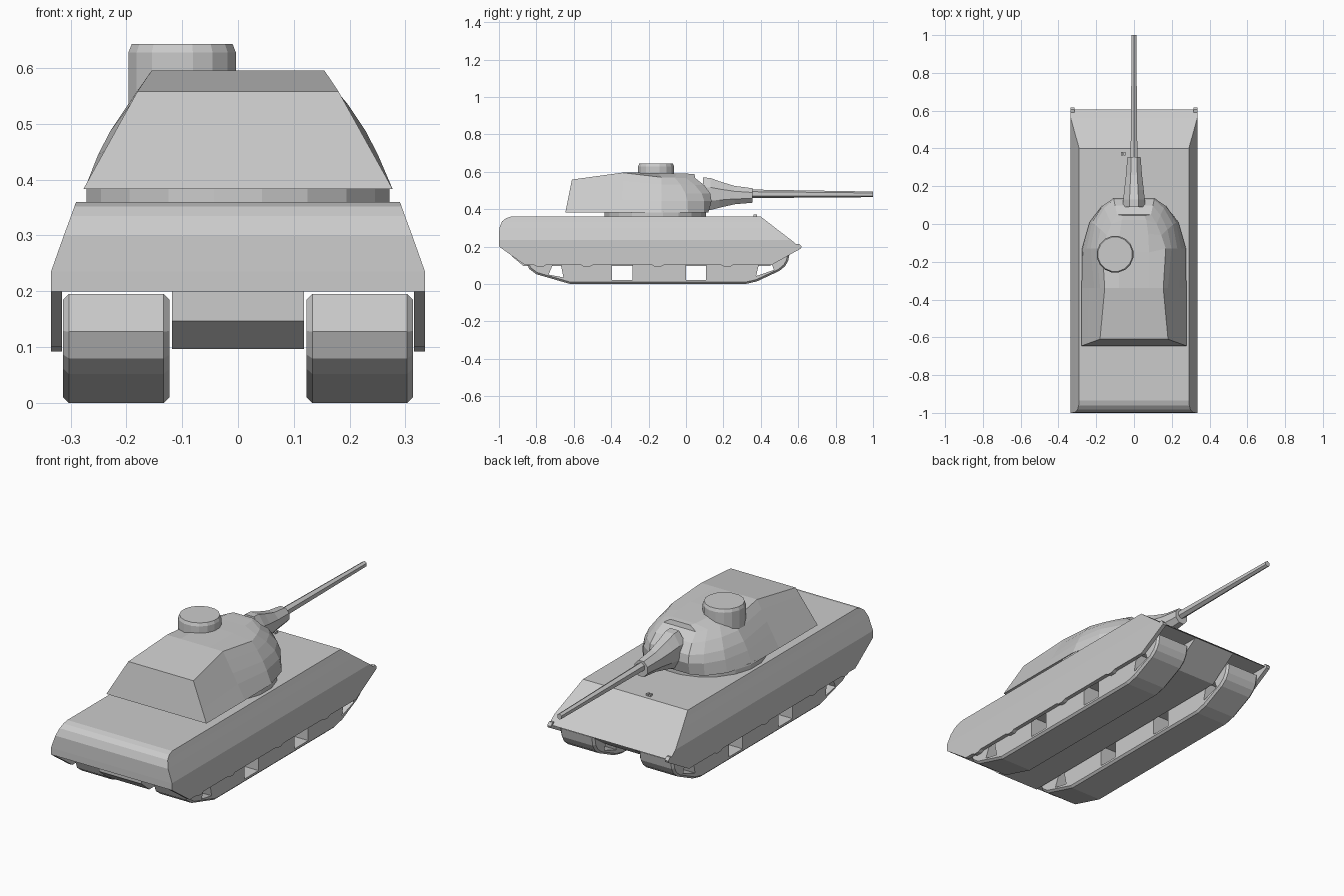
import bpy, bmesh, math
from mathutils import Vector

if "Cube" in bpy.data.objects:
    bpy.data.objects.remove(bpy.data.objects["Cube"])


def make(name, verts, faces):
    bm = bmesh.new()
    vs = [bm.verts.new(v) for v in verts]
    for f in faces:
        bm.faces.new([vs[i] for i in f])
    bmesh.ops.recalc_face_normals(bm, faces=bm.faces)
    me = bpy.data.meshes.new(name)
    bm.to_mesh(me)
    bm.free()
    ob = bpy.data.objects.new(name, me)
    bpy.context.collection.objects.link(ob)
    return ob


def loft(name, rings, strip_caps=False):
    """Skin equal-length rings; caps are ngons, or quads pairing mirrored points."""
    n = len(rings[0])
    verts = [p for r in rings for p in r]
    faces = [(k * n + i, k * n + (i + 1) % n, (k + 1) * n + (i + 1) % n, (k + 1) * n + i)
             for k in range(len(rings) - 1) for i in range(n)]
    for base in (0, (len(rings) - 1) * n):
        if strip_caps:
            faces += [(base + i, base + i + 1, base + n - 2 - i, base + n - 1 - i)
                      for i in range(n // 2 - 1)]
        else:
            faces.append(tuple(range(base, base + n)))
    return make(name, verts, faces)


def prism(name, profile, x0, x1):
    return loft(name, [[(x, y, z) for y, z in profile] for x in (x0, x1)])


def tube(name, stations, sides, turn=0.0, x=0.0):
    """Elliptical rings along y: (y, z centre, half width, half height)."""
    ang = [turn + 2 * math.pi * i / sides for i in range(sides)]
    return loft(name, [[(x + w * math.cos(a), y, z + h * math.sin(a)) for a in ang]
                       for y, z, w, h in stations])


def drum(name, cx, cy, levels, sides):
    """Stacked circles up z: (z, radius)."""
    ang = [2 * math.pi * (i + 0.5) / sides for i in range(sides)]
    return loft(name, [[(cx + r * math.cos(a), cy + r * math.sin(a), z) for a in ang]
                       for z, r in levels])


# Upper hull: stacked rectangles (z, y front, y rear, half width)
hull = [(0.2, -1, 0.605, 0.335), (0.235, -1, 0.562, 0.335), (0.30, -0.998, 0.477, 0.312),
        (0.335, -0.983, 0.432, 0.299), (0.352, -0.962, 0.41, 0.293), (0.36, -0.935, 0.40, 0.29)]
loft("upper_hull", [[(-w, a, z), (w, a, z), (w, b, z), (-w, b, z)] for z, a, b, w in hull])

# Lower hull between the tracks
prism("lower_hull", [(-0.93, 0.2), (-0.93, 0.147), (-0.87, 0.097), (0.45, 0.097), (0.6, 0.2)],
      -0.118, 0.118)

# Side skirts with small scallops on the lower edge
skirt = [(-1, 0.205), (-1, 0.2), (-0.86, 0.1)]
for y in (-0.78, -0.53, -0.15, 0.22):
    skirt += [(y - 0.03, 0.1), (y - 0.015, 0.092), (y + 0.015, 0.092), (y + 0.03, 0.1)]
skirt += [(0.455, 0.1), (0.615, 0.19), (0.618, 0.2), (0.605, 0.215), (0.55, 0.205)]

# Tracks: chamfered solid with see-through gaps between the wheels
track = [(-0.84, 0.195), (-0.858, 0.128), (-0.838, 0.08), (-0.80, 0.052), (-0.62, 0.0),
         (0.32, 0.0), (0.38, 0.014), (0.50, 0.07), (0.53, 0.095), (0.547, 0.125),
         (0.555, 0.17), (0.52, 0.195)]
gaps = [[(-0.735, 0.05), (-0.70, 0.13), (-0.675, 0.13), (-0.655, 0.035)],
        [(-0.395, 0.02), (-0.395, 0.13), (-0.285, 0.13), (-0.285, 0.02)],
        [(0.0, 0.02), (0.0, 0.13), (0.108, 0.13), (0.108, 0.02)],
        [(0.375, 0.042), (0.395, 0.13), (0.45, 0.13), (0.47, 0.075)]]
for side, s in (("left", -1), ("right", 1)):
    prism("skirt_" + side, skirt, s * 0.315, s * 0.335)
    ob = prism("track_" + side, track, s * 0.123, s * 0.313)
    bev = ob.modifiers.new("chamfer", 'BEVEL')
    bev.width, bev.segments, bev.limit_method, bev.angle_limit = 0.01, 1, 'ANGLE', 1.5
    cutters = []
    for g in gaps:
        c = prism("gap_cutter", g, s * 0.1, s * 0.33)
        c.hide_render = True
        m = ob.modifiers.new("gap", 'BOOLEAN')
        m.operation, m.solver, m.object = 'DIFFERENCE', 'EXACT', c
        cutters.append(c)
    bpy.context.view_layer.update()
    baked = bpy.data.meshes.new_from_object(ob.evaluated_get(bpy.context.evaluated_depsgraph_get()))
    ob.modifiers.clear()
    ob.data = baked
    for c in cutters:
        bpy.data.objects.remove(c)

# Turret ring
drum("turret_ring", 0, -0.165, [(0.35, 0.275), (0.39, 0.275)], 20)

# Turret: stations front to rear; each is base, shoulder and roof (x, y, z) plus a bulge
stations = [((0.277, -0.645), (0.18, -0.61, 0.558), (0.09, -0.61, 0.558), 0.0),
            ((0.277, -0.34), (0.155, -0.34, 0.595), (0.08, -0.34, 0.595), 0.0),
            ((0.275, -0.13), (0.168, -0.13, 0.57), (0.08, -0.15, 0.594), 0.012),
            ((0.235, 0.01), (0.145, -0.06, 0.568), (0.075, -0.05, 0.591), 0.03),
            ((0.17, 0.095), (0.12, 0.0, 0.566), (0.065, 0.02, 0.589), 0.04),
            ((0.105, 0.12), (0.09, 0.05, 0.565), (0.055, 0.045, 0.587), 0.045)]
rings = []
for (bx, by), top, roof, bulge in stations:
    b, t = Vector((bx, by, 0.383)), Vector(top)
    out = Vector((bx, max(by + 0.13, 0) * 2, 0)).normalized() * bulge
    half = [b, b.lerp(t, 0.33) + out * 0.9, b.lerp(t, 0.55) + out * 1.1,
            b.lerp(t, 0.8) + out * 0.75, t, Vector(roof)]
    rings.append([tuple(p) for p in half] + [(-p.x, p.y, p.z) for p in reversed(half)])
loft("turret", rings, strip_caps=True)

# Cupola on the roof
drum("cupola", -0.1, -0.16, [(0.51, 0.098), (0.628, 0.098), (0.643, 0.092)], 16)

# Gun mantlet and barrel
tube("mantlet", [(0.09, 0.481, 0.064, 0.095), (0.13, 0.481, 0.062, 0.093),
                 (0.18, 0.478, 0.056, 0.076), (0.26, 0.475, 0.046, 0.053),
                 (0.355, 0.473, 0.038, 0.042)], 8, math.pi / 8)
tube("barrel", [(0.33, 0.482, 0.021, 0.023), (1.0, 0.479, 0.014, 0.015)], 6, math.pi / 6)

# Small sight blocks on the rear deck
for x in (-0.064, -0.05):
    prism("sight_block", [(0.362, 0.355), (0.362, 0.37), (0.38, 0.37), (0.38, 0.355)],
          x - 0.005, x + 0.005)
